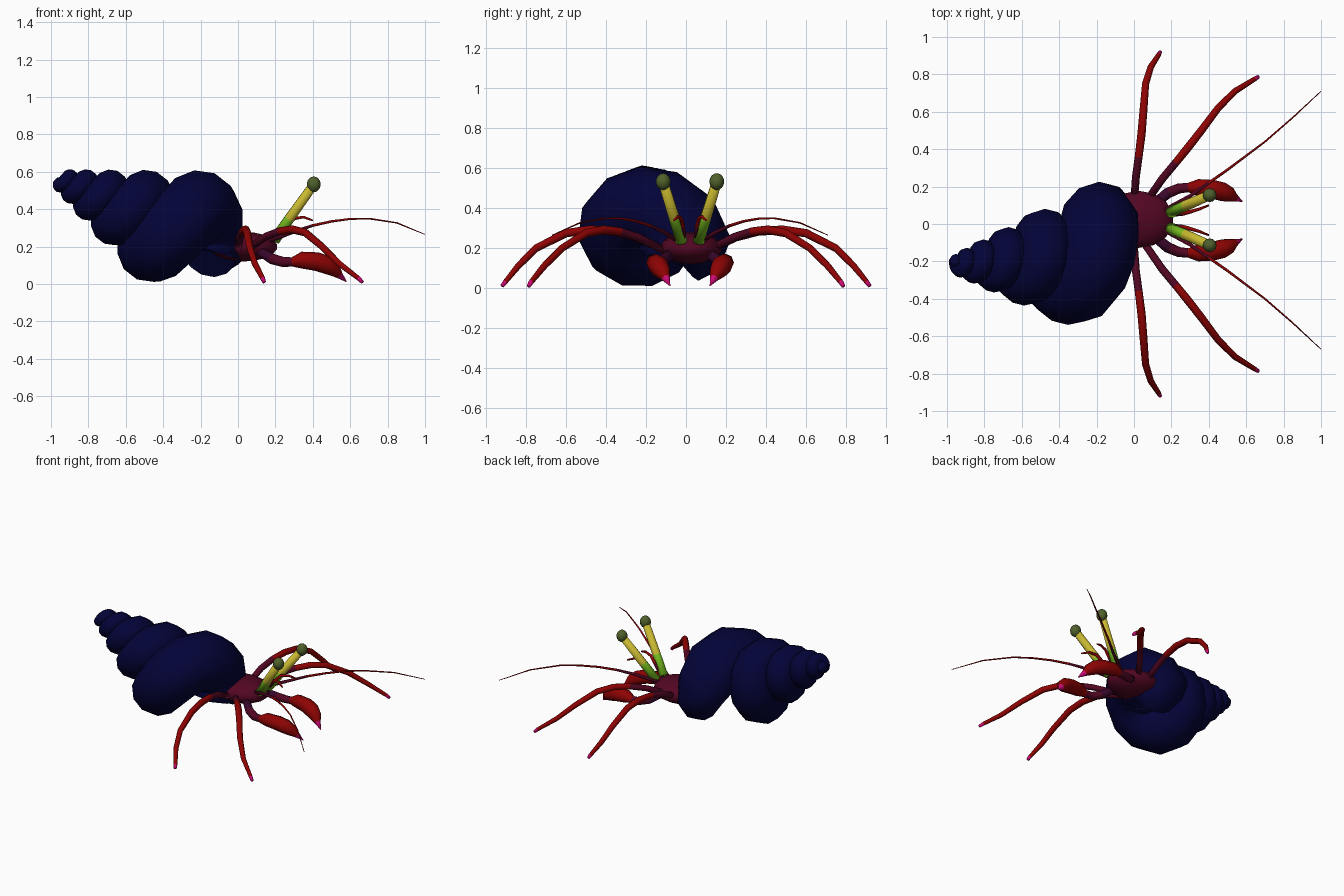
import bpy, bmesh, math
from mathutils import Vector

if "Cube" in bpy.data.objects:
    bpy.data.objects.remove(bpy.data.objects["Cube"])

def mat(name, r, g, b):
    m = bpy.data.materials.new(name)
    m.diffuse_color = (r, g, b, 1)
    m.use_nodes = True
    m.node_tree.nodes["Principled BSDF"].inputs["Base Color"].default_value = m.diffuse_color
    return m

NAVY = mat("shell navy", 0.001, 0.001, 0.04)
MAROON = mat("body maroon", 0.085, 0.002, 0.016)
RED = mat("limb red", 0.27, 0.001, 0.001)
PINK = mat("tip magenta", 0.62, 0.003, 0.18)
PLUM = mat("joint plum", 0.04, 0.002, 0.025)
LIME = mat("stalk lime", 0.2, 0.55, 0.015)
YELLOW = mat("stalk yellow", 0.58, 0.48, 0.03)
OLIVE = mat("eye olive", 0.08, 0.12, 0.025)

def finish(name, bm, mats):
    bmesh.ops.recalc_face_normals(bm, faces=bm.faces[:])
    me = bpy.data.meshes.new(name)
    bm.to_mesh(me)
    bm.free()
    for m in mats:
        me.materials.append(m)
    for p in me.polygons:
        p.use_smooth = len(p.vertices) < 10
    ob = bpy.data.objects.new(name, me)
    bpy.context.collection.objects.link(ob)
    return ob

def skin(bm, rings, rule):
    """Join consecutive vertex rings; rule(i) gives the material of span i."""
    for i in range(len(rings) - 1):
        a, b = rings[i], rings[i + 1]
        n = len(a)
        for k in range(n):
            f = bm.faces.new((a[k], a[(k + 1) % n], b[(k + 1) % n], b[k]))
            f.material_index = rule(i)

def tube(name, pts, mats, rule=lambda i: 0, sides=8):
    """Tapered tube through (x, y, z, radius) points."""
    bm = bmesh.new()
    c = [Vector(p[:3]) for p in pts]
    rings = []
    for i, p in enumerate(pts):
        t = (c[min(i + 1, len(c) - 1)] - c[max(i - 1, 0)]).normalized()
        s = t.cross(Vector((0, 0, 1))).normalized()
        u = s.cross(t)
        rings.append([bm.verts.new(c[i] + p[3] * (math.cos(w) * s + math.sin(w) * u))
                      for w in (2 * math.pi * k / sides for k in range(sides))])
    skin(bm, rings, rule)
    bm.faces.new(rings[0]).material_index = rule(0)
    bm.faces.new(rings[-1]).material_index = rule(len(pts) - 2)
    return finish(name, bm, mats)

def ball(name, centre, radii, m, seg=14, rows=9):
    bm = bmesh.new()
    bmesh.ops.create_uvsphere(bm, u_segments=seg, v_segments=rows, radius=1)
    for v in bm.verts:
        v.co = Vector([centre[k] + radii[k] * v.co[k] for k in range(3)])
    return finish(name, bm, [m])

# Shell: logarithmic spiral tube around a tilted axis, apex to aperture
D = Vector((0.92, 0.03, -0.39)).normalized()
Y = Vector((-0.03, 1, 0)).normalized()
U = D.cross(Y).normalized()
STEPS, SIDES, START, END = 60, 12, 4.85, -0.15
MOUTH = Vector((-0.15, -0.01, 0.155))
bm = bmesh.new()
rings = []
for i in range(STEPS + 1):
    n = START + (END - START) * i / STEPS
    g = 1.48 ** -n
    phi = 2 * math.pi * n
    radial = math.cos(phi) * Y + math.sin(phi) * U

    def on_spiral(g, rad):
        return (Vector((0, -0.185, 0)) + U * (0.145 - 0.03 * g)
                + D * (-1.235 + 0.985 * g) + rad * 0.187 * g)
    centre, r = on_spiral(g, radial), 0.235 * g
    if n < 0:  # the mouth narrows and turns in towards the body
        k = n / END
        centre = on_spiral(1, Y).lerp(MOUTH, k)
        r = 0.235 + (0.14 - 0.235) * k
    rings.append([bm.verts.new(centre + r * (math.cos(w) * radial + math.sin(w) * D))
                  for w in (2 * math.pi * k / SIDES for k in range(SIDES))])
    if i == 0:
        tip = centre
skin(bm, rings, lambda i: 0)
bm.faces.new(rings[0])
bm.faces.new(rings[-1])
finish("shell", bm, [NAVY])
ball("shell_apex", (tip.x + 0.004, tip.y, tip.z), (0.036, 0.04, 0.04), NAVY, 10, 6)

# Body
ball("carapace", (0.025, 0.025, 0.2), (0.19, 0.155, 0.08), MAROON)

LEGS = {
    "rear_leg": [(0, 0.11, 0.19, 0.02), (0.01, 0.25, 0.255, 0.021), (0.025, 0.36, 0.283, 0.021),
                 (0.04, 0.48, 0.292, 0.022), (0.05, 0.6, 0.275, 0.021), (0.062, 0.75, 0.2, 0.019),
                 (0.09, 0.84, 0.11, 0.017), (0.132, 0.905, 0.03, 0.013), (0.14, 0.92, 0.01, 0.01)],
    "front_leg": [(0.06, 0.11, 0.19, 0.02), (0.15, 0.24, 0.255, 0.021), (0.225, 0.33, 0.283, 0.021),
                  (0.29, 0.41, 0.292, 0.022), (0.36, 0.5, 0.275, 0.021), (0.45, 0.62, 0.2, 0.019),
                  (0.54, 0.71, 0.11, 0.017), (0.645, 0.775, 0.03, 0.013), (0.665, 0.787, 0.01, 0.01)]}
ARM = [(0.1, 0.1, 0.185, 0.025), (0.18, 0.165, 0.135, 0.029), (0.24, 0.19, 0.118, 0.027),
       (0.29, 0.195, 0.118, 0.025), (0.34, 0.195, 0.128, 0.045), (0.42, 0.186, 0.12, 0.05),
       (0.475, 0.172, 0.103, 0.05), (0.515, 0.155, 0.078, 0.04), (0.54, 0.14, 0.05, 0.022),
       (0.58, 0.12, 0.012, 0.002)]
FINGER = [(0.46, 0.165, 0.09, 0.03), (0.515, 0.14, 0.075, 0.02), (0.555, 0.125, 0.045, 0.002)]
ANTENNA = [(0.16, 0.07, 0.23, 0.014), (0.3, 0.15, 0.28, 0.01), (0.4, 0.22, 0.313, 0.008),
           (0.5, 0.29, 0.335, 0.007), (0.6, 0.365, 0.348, 0.006), (0.7, 0.44, 0.35, 0.005),
           (0.85, 0.57, 0.327, 0.004), (1.0, 0.71, 0.265, 0.002)]
FEELER = [(0.2, 0.05, 0.23, 0.012), (0.26, 0.055, 0.31, 0.011), (0.3, 0.065, 0.35, 0.01),
          (0.35, 0.08, 0.358, 0.008), (0.4, 0.1, 0.34, 0.005)]
STALK = [(0.195, 0.062, 0.235, 0.031), (0.275, 0.098, 0.35, 0.029), (0.4, 0.152, 0.525, 0.026)]

# Paired parts, mirrored across a plane of constant y
for side, s in (("left", 1), ("right", -1)):
    def flip(pts, c=0.02):
        return [(p[0], c + s * (p[1] - c), p[2], p[3]) for p in pts]
    for name, pts in LEGS.items():
        tube(f"{side}_{name}", flip(pts, 0), [MAROON, RED, PINK],
             lambda i: 0 if i < 2 else (2 if i > 6 else 1))
    tube(f"{side}_claw", flip(ARM), [PLUM, MAROON, RED, PINK],
         lambda i: 0 if i < 1 else 1 if i < 3 else 3 if i > 7 else 2)
    tube(f"{side}_claw_finger", flip(FINGER), [RED, PINK], lambda i: i)
    tube(f"{side}_antenna", flip(ANTENNA), [MAROON, RED], lambda i: int(i > 1), 6)
    tube(f"{side}_feeler", flip(FEELER), [MAROON, RED], lambda i: int(i > 0), 6)
    tube(f"{side}_eye_stalk", flip(STALK), [LIME, YELLOW], lambda i: i)
    x, y, z, _ = flip([(0.405, 0.154, 0.533, 0)])[0]
    ball(f"{side}_eye", (x, y, z), (0.037, 0.037, 0.042), OLIVE, 12, 8)
